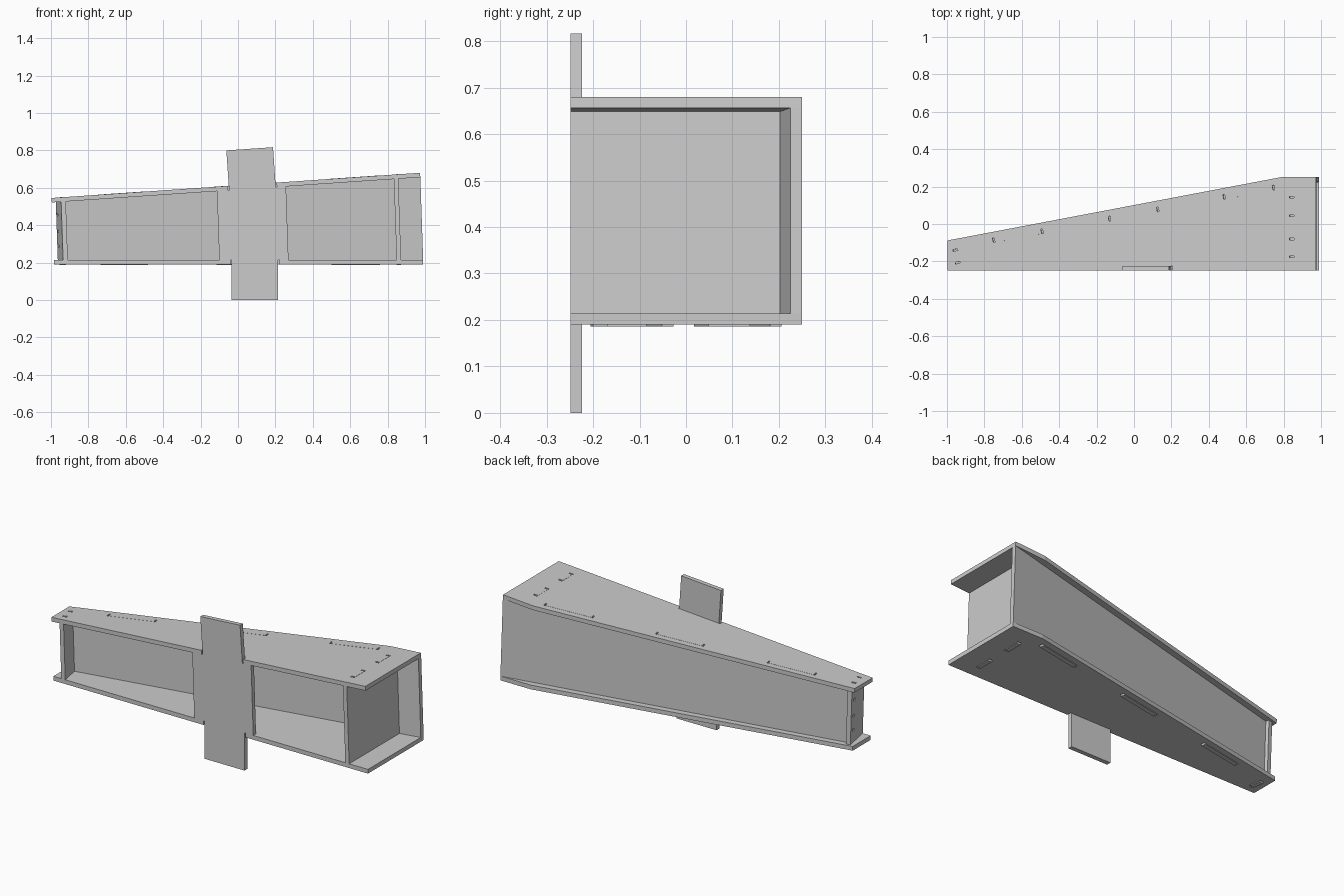
import bpy, bmesh, math
from mathutils import Matrix, Vector

if "Cube" in bpy.data.objects:
    bpy.data.objects.remove(bpy.data.objects["Cube"])

FRONT, T = -0.249, 0.025          # front face, board thickness
Z0, Z1 = 0.19, 0.214              # bottom plate underside and upper side

# Reflection across the tilted mid-plane that maps the bottom plate to the top plate
half = math.radians(1.955)
n = Vector((-math.sin(half), 0, math.cos(half)))
pivot = Vector((-6.2, 0, Z0))
def mirror(p):
    p = Vector(p)
    return p - 2 * (p - pivot).dot(n) * n

# Plan coordinates along (s) and inward from (t) the slanted back wall
U = Vector((-1, -0.188)).normalized()
N = Vector((-U.y, U.x))
def plan(s, t):
    return tuple(Vector((0.99, 0.25)) + U * s + N * t)

def make(name, solids):
    """Each solid is a pair of matching 3D outlines joined by side faces."""
    bm = bmesh.new()
    for low, high in solids:
        a = [bm.verts.new(p) for p in low]
        b = [bm.verts.new(p) for p in high]
        bm.faces.new(a)
        bm.faces.new(b[::-1])
        for i in range(len(a)):
            j = (i + 1) % len(a)
            bm.faces.new((a[i], b[i], b[j], a[j]))
    bmesh.ops.recalc_face_normals(bm, faces=bm.faces)
    me = bpy.data.meshes.new(name)
    bm.to_mesh(me)
    bm.free()
    ob = bpy.data.objects.new(name, me)
    bpy.context.collection.objects.link(ob)
    return ob

def at(foot, z):
    return [(x, y, z) for x, y in foot]
def slab(foot, za, zb):
    return at(foot, za), at(foot, zb)
def flipped(solid):
    return tuple([mirror(p) for p in side] for side in solid)
def wall(foot):
    low = at(foot, Z1)
    return low, [mirror(p) for p in low]
def strip(s0, s1, t0=0.0, t1=T):
    return [plan(s0, t0), plan(s1, t0), plan(s1, t1), plan(s0, t1)]
def rect(x0, x1, y0, y1):
    return [(x0, y0), (x1, y0), (x1, y1), (x0, y1)]

# Tabs that pass through both plates, and relief holes at the tab ends
tabs, reliefs = [], []
g = 0.009
for x0, x1 in ((-0.735, -0.485), (-0.115, 0.135), (0.50, 0.755)):
    s0, s1 = (0.99 - x1) / -U.x, (0.99 - x0) / -U.x
    tabs.append(strip(s0, s1))
    reliefs += [strip(s0 - g, s0), strip(s1, s1 + g)]
for y0, y1 in ((0.048, 0.138), (-0.17, -0.085)):
    tabs.append(rect(0.848, 0.872, y0, y1))
    reliefs += [rect(0.848, 0.872, y0 - g, y0), rect(0.848, 0.872, y1, y1 + g)]
tabs.append(strip(1.959, 1.984, 0.03, 0.09))
reliefs += [strip(1.959, 1.984, 0.03 - g, 0.03), strip(1.959, 1.984, 0.09, 0.09 + g)]

# Bottom and top plates, notched at the front for the cross panel
outline = [(-0.985, FRONT), (-0.041, FRONT), (-0.041, FRONT + T), (0.221, FRONT + T),
           (0.221, FRONT), (0.99, FRONT), (0.99, 0.25), (0.80, 0.25), (-0.985, -0.088)]

def cut(ob, solids):
    cutter = make(ob.name + "_cutter", solids)
    cutter.hide_render = True
    cutter.hide_set(True)
    mod = ob.modifiers.new("reliefs", "BOOLEAN")
    mod.object, mod.operation, mod.solver = cutter, "DIFFERENCE", "EXACT"

holes = [slab(f, Z0 - 0.01, Z1 + 0.01) for f in reliefs]
plate = slab(outline, Z0, Z1)
cut(make("bottom_plate", [plate]), holes)
cut(make("top_plate", [flipped(plate)]), [flipped(h) for h in holes])
make("bottom_tabs", [slab(f, Z0 - 0.004, Z1) for f in tabs])
make("top_tabs", [flipped(slab(f, Z0 - 0.0008, Z1)) for f in tabs])

# Slanted back wall
make("back_wall", [wall([(0.99, 0.25), plan(1.959, 0), plan(1.959, T), (0.99, 0.2245)])])

# Right inner wall, running up to the back wall
make("right_wall", [wall([(0.848, FRONT), (0.872, FRONT), (0.872, 0.202), (0.848, 0.198)])])

# Left end wall, square to the back wall, with small slot ends
left = make("left_wall", [wall([(-0.935, FRONT), (-0.91, FRONT),
                                plan(1.959, -0.02), plan(1.984, -0.02)])])
cut(left, [slab(strip(1.975, 2.02, 0.002, 0.023), z, z + 0.015) for z in (0.28, 0.36, 0.45)])

# Cross-shaped front panel with long tabs above and below
low = [(-0.10, Z1), (-0.035, Z1), (-0.035, 0), (0.215, 0), (0.215, Z1), (0.27, Z1)]
face = [Vector((x, FRONT, z)) for x, z in low]
face += [mirror(p) for p in reversed(face)]
make("front_panel", [(face, [p + Vector((0, T, 0)) for p in face])])
